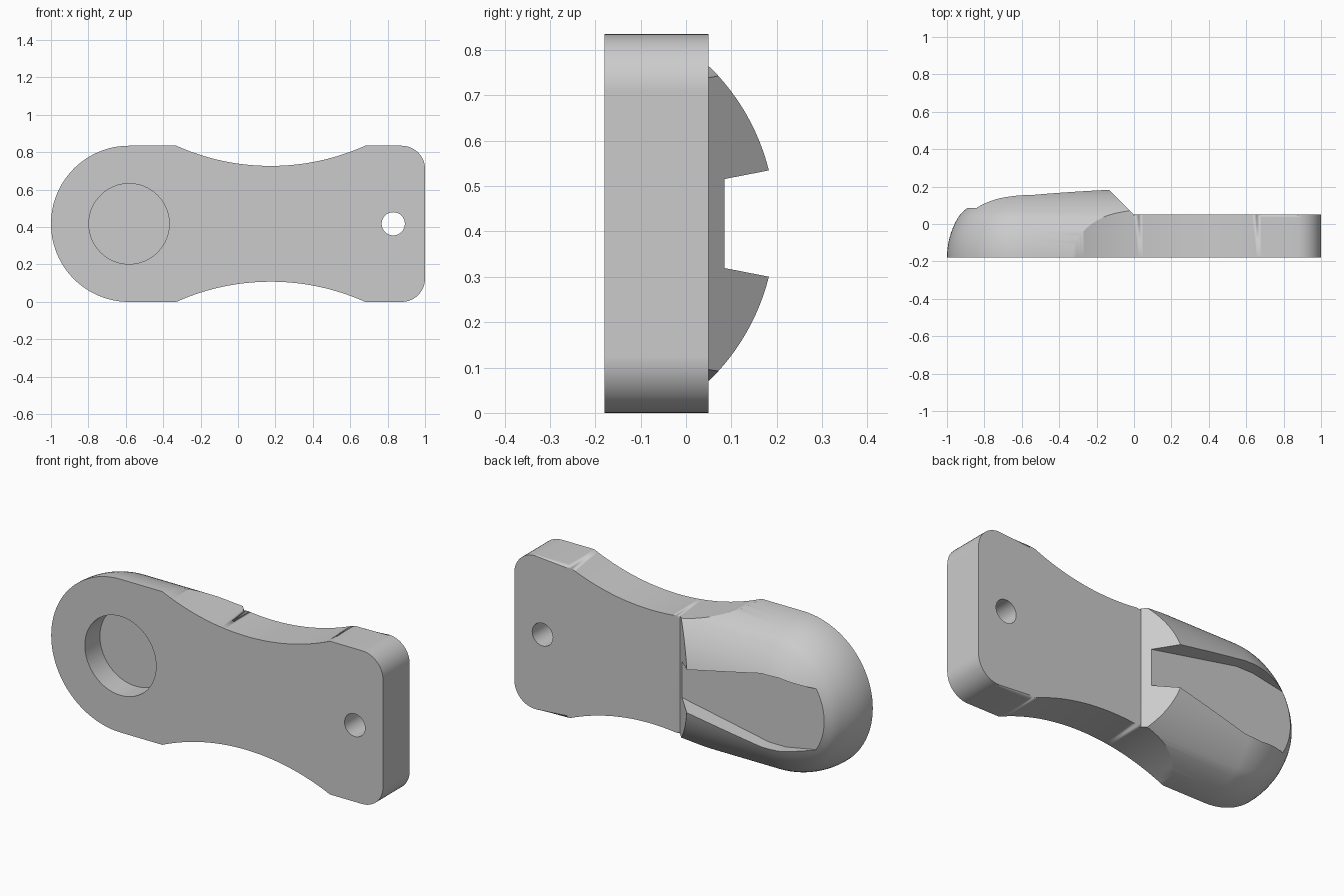
import bpy, bmesh
from math import sin, cos, pi, sqrt, radians

if "Cube" in bpy.data.objects:
    bpy.data.objects.remove(bpy.data.objects["Cube"])

R = 0.4175            # head radius, also the middle height
HEAD_X = R - 1.0      # head centre
FRONT, BACK = -0.18, 0.05
FLOOR = 0.085         # groove floor

grey = bpy.data.materials.new("plain grey")
grey.use_nodes = True
grey.diffuse_color = (0.6, 0.6, 0.6, 1)
grey.node_tree.nodes["Principled BSDF"].inputs["Base Color"].default_value = (0.6, 0.6, 0.6, 1)


def make_object(name, bm):
    bmesh.ops.recalc_face_normals(bm, faces=bm.faces)
    mesh = bpy.data.meshes.new(name)
    bm.to_mesh(mesh)
    bm.free()
    mesh.materials.append(grey)
    obj = bpy.data.objects.new(name, mesh)
    bpy.context.collection.objects.link(obj)
    return obj


def prism_mesh(points, lo, hi, along_z=False):
    """Extrude a closed x-z profile along y, or an x-y profile along z."""
    bm = bmesh.new()
    place = (lambda p, t: (p[0], p[1], t)) if along_z else (lambda p, t: (p[0], t, p[1]))
    rings = [[bm.verts.new(place(p, t)) for p in points] for t in (lo, hi)]
    for ring in rings:
        bm.faces.new(ring)
    for i in range(len(points)):
        j = (i + 1) % len(points)
        bm.faces.new((rings[0][i], rings[0][j], rings[1][j], rings[1][i]))
    return bm


def prism(name, *args, **kw):
    return make_object(name, prism_mesh(*args, **kw))


def circle(x, z, r, start=0.0, sweep=2 * pi, n=64):
    return [(x + r * cos(start + sweep * i / n), z + r * sin(start + sweep * i / n))
            for i in range(n + 1 if sweep < 6 else n)]


def boolean(target, tool, operation):
    bpy.context.view_layer.objects.active = target
    mod = target.modifiers.new("boolean", "BOOLEAN")
    mod.operation, mod.object, mod.solver = operation, tool, "EXACT"
    bpy.ops.object.modifier_apply(modifier=mod.name)
    bpy.data.objects.remove(tool)


def mirrored(half):
    """Close a lower half outline with its reflection about mid height."""
    return half + [(x, 2 * R - z) for x, z in reversed(half)]


# Shared waist curve, lower side
WAIST_X, WAIST_HALF, WAIST_DEPTH = 0.175, 0.505, 0.108
WAIST_R = (WAIST_HALF ** 2 + WAIST_DEPTH ** 2) / (2 * WAIST_DEPTH)


def waist(x):
    return WAIST_DEPTH - WAIST_R + sqrt(WAIST_R ** 2 - (x - WAIST_X) ** 2)


def waist_run(x0, x1, n):
    return [(x0 + (x1 - x0) * i / n, waist(x0 + (x1 - x0) * i / n)) for i in range(n + 1)]


# Domed head: nested contours, round at one end and straight to x = 0
def dome_height(d):
    return min(FRONT + sqrt(max(R * R - d * d, 0)), -0.287 + sqrt(0.2344 - d * d))


bm = bmesh.new()
steps, rows = 48, []
for k in range(29):
    d = R * cos(pi / 2 * k / 28)
    flat = [(0, R + d)] + circle(HEAD_X, R, d, pi / 2, pi, steps) + [(0, R - d)]
    y = FRONT if k == 0 else dome_height(d)
    rows.append([bm.verts.new((x, y, z)) for x, z in flat])
for a, b in zip(rows, rows[1:]):
    for i in range(len(a) - 1):
        bm.faces.new((a[i], a[i + 1], b[i + 1], b[i]))
bm.faces.new(rows[0])
bm.faces.new([r[0] for r in rows] + [r[-1] for r in reversed(rows)])
bmesh.ops.remove_doubles(bm, verts=bm.verts, dist=1e-5)
head = make_object("domed_head", bm)

# Trim the head to the waist, slope its end and cut the tapered groove
waist_start = WAIST_X - WAIST_HALF
trim = mirrored([(-1.2, -0.1), (waist_start - 0.05, -0.1), (waist_start - 0.05, -0.001),
                 (waist_start, -0.001)] + waist_run(waist_start, 0, 16) + [(0.1, waist(0))])
boolean(head, prism("waist_trim", trim, -0.5, 0.5), "INTERSECT")
slope = [(0.05, 0.0), (0.05, 0.35), (-0.3, 0.35)]
boolean(head, prism("slope_cutter", slope, -0.2, 1.1, along_z=True), "DIFFERENCE")
groove = mirrored([(-1.1, R - 0.14), (-0.85, R - 0.165), (-0.66, R - 0.2),
                   (-0.56, R - 0.2), (0.1, R - 0.072)])
boolean(head, prism("groove_cutter", groove, FLOOR, 0.5), "DIFFERENCE")

# Waisted handle with rounded corners and a softened back rim
CORNER = 0.125
half = waist_run(0, WAIST_X + WAIST_HALF, 28) + circle(1 - CORNER, CORNER, CORNER, -pi / 2, pi / 2, 12)
bm = prism_mesh(mirrored(half), FRONT, BACK)
rim = [e for e in bm.edges if all(v.co.y > 0 for v in e.verts)
       and max(v.co.x for v in e.verts) > 0.001]
bmesh.ops.bevel(bm, geom=rim, offset=0.015, segments=4, profile=0.5, affect="EDGES")
body = make_object("bottle_opener_body", bm)
body.name = "waisted_body"
boolean(body, head, "UNION")

# Round front pocket and the through hole
boolean(body, prism("pocket_cutter", circle(HEAD_X, R, 0.215), -0.4, -0.05), "DIFFERENCE")
boolean(body, prism("hole_cutter", circle(0.83, R, 0.062, n=40), -0.5, 0.5), "DIFFERENCE")

bpy.ops.object.select_all(action="DESELECT")
body.select_set(True)
bpy.context.view_layer.objects.active = body
bpy.ops.object.shade_smooth_by_angle(angle=radians(28))
normals = body.modifiers.new("weighted normals", "WEIGHTED_NORMAL")
normals.keep_sharp = True
